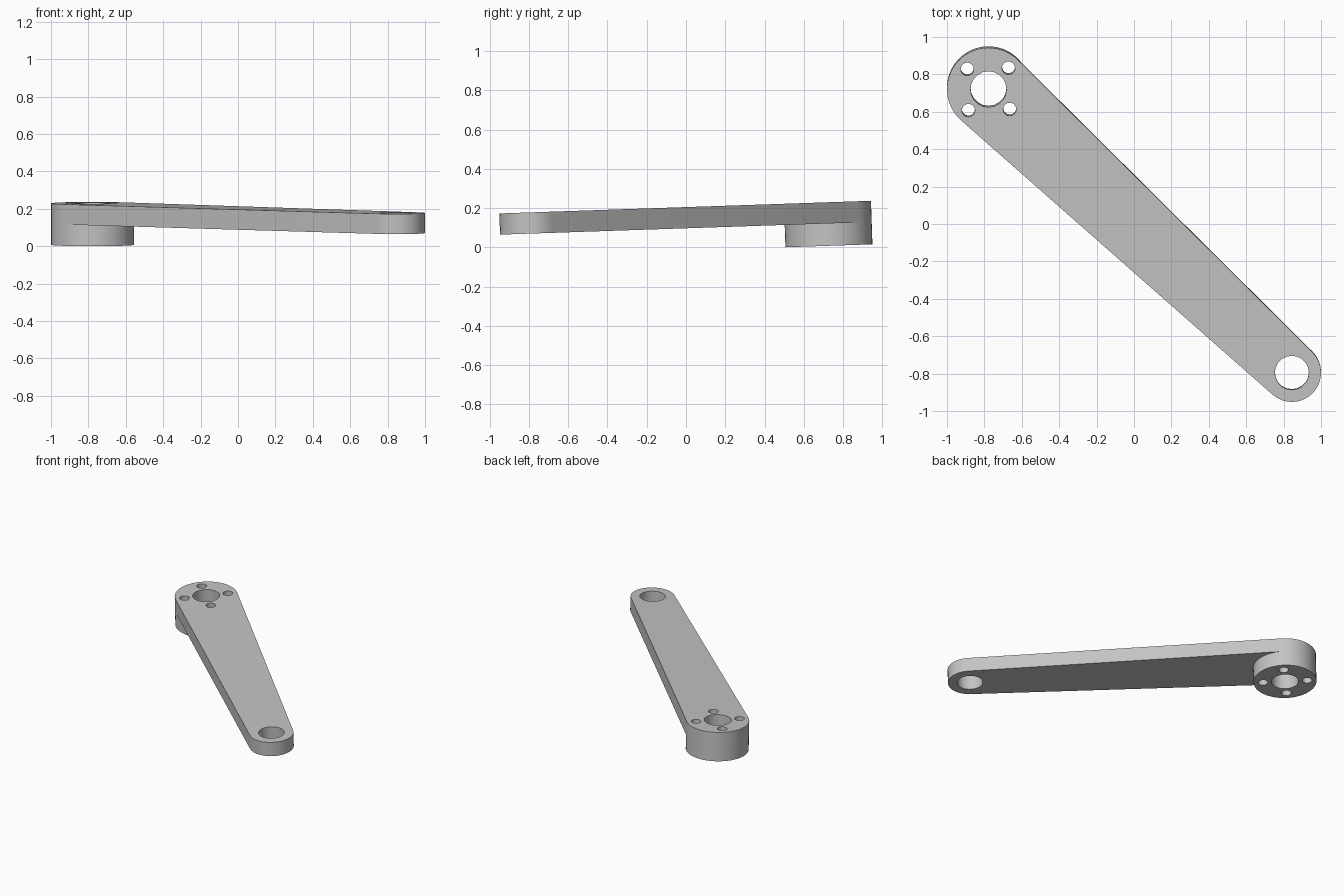
import bpy
import bmesh
from math import atan, atan2, acos, cos, sin, pi, radians, hypot
from mathutils import Matrix

if "Cube" in bpy.data.objects:
    bpy.data.objects.remove(bpy.data.objects["Cube"], do_unlink=True)

# Hub end and tip end of the arm: centre x, centre y, radius
HUB = (-0.778, 0.728, 0.222)
TIP = (0.844, -0.789, 0.156)
TOP, UNDERSIDE, BASE = 0.2045, 0.0965, -0.0173

steel = bpy.data.materials.new("plain grey")
steel.use_nodes = True
GREY = (0.55, 0.55, 0.55, 1)
steel.diffuse_color = GREY
steel.node_tree.nodes["Principled BSDF"].inputs["Base Color"].default_value = GREY


def arc(circle, start, end, steps):
    x, y, r = circle
    angles = [start + (end - start) * i / steps for i in range(steps + 1)]
    return [(x + r * cos(a), y + r * sin(a)) for a in angles]


def ring(x, y, r, steps):
    return arc((x, y, r), 0, 2 * pi, steps)[:-1]


def prism(name, outline, low, high):
    bm = bmesh.new()
    face = bm.faces.new([bm.verts.new((x, y, low)) for x, y in outline])
    new = bmesh.ops.extrude_face_region(bm, geom=[face])["geom"]
    moved = [v for v in new if isinstance(v, bmesh.types.BMVert)]
    bmesh.ops.translate(bm, verts=moved, vec=(0, 0, high - low))
    bmesh.ops.recalc_face_normals(bm, faces=bm.faces)
    mesh = bpy.data.meshes.new(name)
    bm.to_mesh(mesh)
    bm.free()
    mesh.materials.append(steel)
    obj = bpy.data.objects.new(name, mesh)
    bpy.context.collection.objects.link(obj)
    return obj


def combine(target, other, operation):
    bpy.context.view_layer.objects.active = target
    mod = target.modifiers.new(operation, "BOOLEAN")
    mod.operation, mod.solver, mod.object = operation, "EXACT", other
    bpy.ops.object.modifier_apply(modifier=mod.name)
    bpy.data.objects.remove(other, do_unlink=True)


# Tapered plate: two arcs joined by their common tangents
dx, dy = TIP[0] - HUB[0], TIP[1] - HUB[1]
heading = atan2(dy, dx)
spread = acos((HUB[2] - TIP[2]) / hypot(dx, dy))
hub_arc = arc(HUB, heading + spread, heading + 2 * pi - spread, 24)
tip_arc = arc(TIP, heading - spread, heading + spread, 16)
arm = prism("crank_arm", hub_arc + tip_arc, UNDERSIDE, TOP)

# Round boss below the hub, sharing the hub's outer wall
inner_arc = arc(HUB, heading - spread, heading + spread, 24)[1:-1]
combine(arm, prism("hub_boss", hub_arc + inner_arc, BASE, UNDERSIDE), "UNION")

# Centre bore, tip bore and four bolt holes
holes = [ring(HUB[0], HUB[1], 0.096, 20), ring(TIP[0], TIP[1], 0.091, 20)]
for i in range(4):
    a = radians(46.6 + 90 * i)
    holes.append(ring(HUB[0] + 0.156 * cos(a), HUB[1] + 0.156 * sin(a), 0.035, 16))
for outline in holes:
    combine(arm, prism("hole_cutter", outline, BASE - 0.1, TOP + 0.1), "DIFFERENCE")

# Slight lean of the whole arm, then smooth walls with sharp rims
arm.data.transform(Matrix.Rotation(atan(0.034), 4, "X"))
bpy.ops.object.select_all(action="DESELECT")
arm.select_set(True)
bpy.context.view_layer.objects.active = arm
bpy.ops.object.shade_smooth_by_angle(angle=radians(35))
